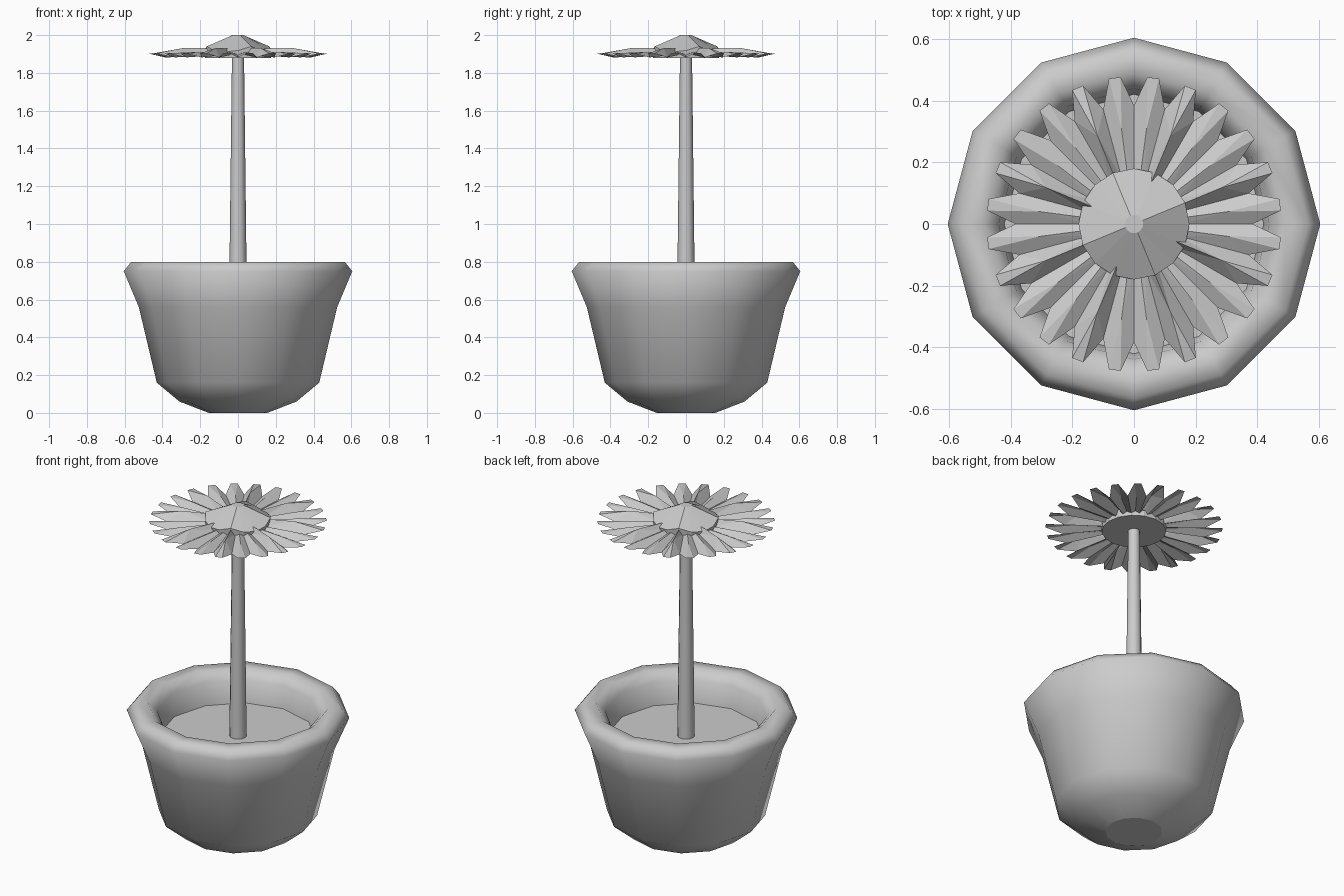
import bpy
from math import cos, sin, radians

if "Cube" in bpy.data.objects:
    bpy.data.objects.remove(bpy.data.objects["Cube"])


def make(name, verts, faces, smooth=()):
    mesh = bpy.data.meshes.new(name)
    mesh.from_pydata(verts, [], faces)
    mesh.update()
    for i in smooth:
        mesh.polygons[i].use_smooth = True
    obj = bpy.data.objects.new(name, mesh)
    bpy.context.collection.objects.link(obj)
    return obj


def polar(r, deg, z):
    return (r * cos(radians(deg)), r * sin(radians(deg)), z)


def lathe(name, profile, n, cap_start=True, cap_end=True):
    """Spin (radius, z) rings around z; walls smooth, caps flat."""
    verts = [polar(r, 360 * k / n, z) for r, z in profile for k in range(n)]
    faces = [(j * n + k, j * n + (k + 1) % n, (j + 1) * n + (k + 1) % n, (j + 1) * n + k)
             for j in range(len(profile) - 1) for k in range(n)]
    walls = range(len(faces))
    if cap_start:
        faces.append(tuple(reversed(range(n))))
    if cap_end:
        last = (len(profile) - 1) * n
        faces.append(tuple(range(last, last + n)))
    return make(name, verts, faces, walls)


# Pot with thick rolled rim and inner wall
lathe("pot", [(0.155, 0), (0.31, 0.06), (0.43, 0.16), (0.525, 0.56), (0.605, 0.75),
              (0.565, 0.80), (0.49, 0.80), (0.44, 0.75), (0.42, 0.61)], 12, cap_end=False)

# Soil surface
make("soil", [polar(0.43, 30 * k, 0.62) for k in range(12)], [tuple(range(12))])

# Tapered stem
lathe("stem", [(0.047, 0.62), (0.032, 1.89)], 12)

# Pleated ring of petals: 24 blunt tips, every third one with a tall ridge
N = 24
verts, faces = [], []
for i in range(N):
    a = 15 * i
    tall = i % 3 == 1
    verts += [polar(0.15, a, 1.895),                           # inner valley
              polar(0.385, a, 1.882),                          # outer valley
              polar(0.15, a + 7.5, 1.93 if tall else 1.905),   # inner ridge
              polar(0.31, a + 7.5, 1.932 if tall else 1.91),   # mid ridge
              polar(0.479, a + 5.2, 1.903),                    # tip corners
              polar(0.479, a + 9.8, 1.903)]
    b, c = 6 * i, 6 * ((i + 1) % N)
    faces += [(b, b + 1, b + 3), (b, b + 3, b + 2),
              (c, b + 2, b + 3), (c, b + 3, c + 1),
              (b + 1, b + 4, b + 3), (b + 4, b + 5, b + 3), (b + 5, c + 1, b + 3)]
make("petals", verts, faces)

# Flower centre: round outline, four soft ridges rising to a blunt top
n = 16
verts = [polar(0.175, 22.5 * k, 1.88) for k in range(n)]
for r in (0.18, 0.03):
    for k in range(n):
        t = radians(22.5 * (k - 1))
        z = 2.0 if r < 0.1 else 2.01 - 0.07 * (abs(cos(t)) + abs(sin(t)))
        verts.append(polar(r, 22.5 * k, z))
faces = [(j * n + k, j * n + (k + 1) % n, (j + 1) * n + (k + 1) % n, (j + 1) * n + k)
         for j in range(2) for k in range(n)]
faces += [tuple(reversed(range(n))), tuple(range(2 * n, 3 * n))]
make("flower_center", verts, faces)
